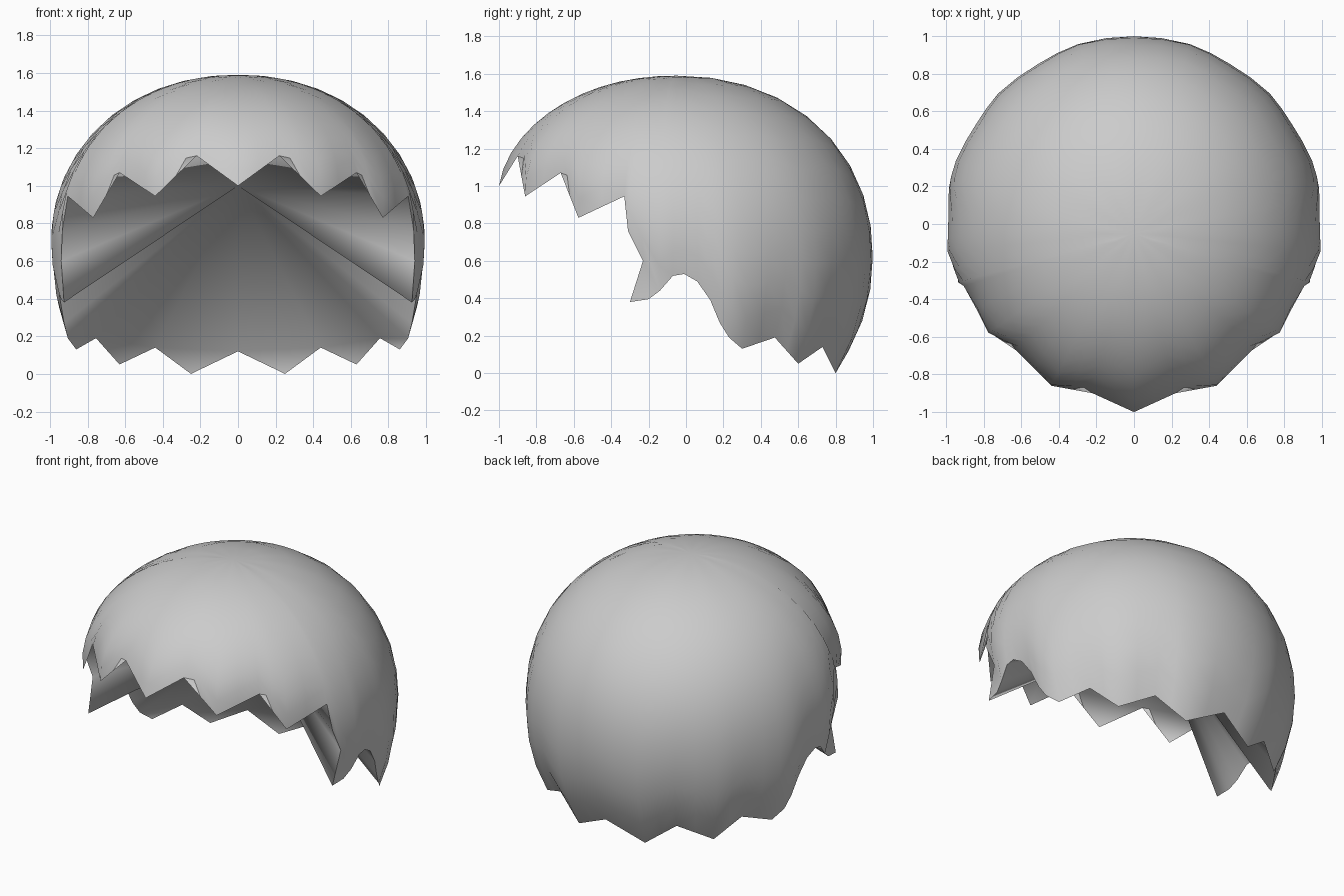
import bpy, bmesh, math
from mathutils import Vector

if "Cube" in bpy.data.objects:
    bpy.data.objects.remove(bpy.data.objects["Cube"])

# Right half of the hair rim, front to back: x, y, z, kind
# kind 0 = rim point, 1 = pointed lock, 2 = sideburn (hangs below the rim)
RIM = [
    (0, -1, 1.0, 1), (.22, -.90, 1.16, 0), (.44, -.86, .945, 1),
    (.63, -.67, 1.07, 0), (.77, -.575, .83, 1), (.905, -.33, .945, 0),
    (.935, -.31, .76, 0), (.94, -.23, .60, 0), (.925, -.30, .38, 2),
    (.94, -.20, .395, 2), (.955, -.14, .44, 0), (.97, -.07, .52, 0),
    (.97, -.01, .53, 0), (.96, .06, .49, 0), (.945, .13, .39, 0),
    (.925, .18, .27, 0), (.905, .23, .19, 0), (.86, .30, .13, 1),
    (.755, .475, .19, 0), (.63, .60, .05, 1), (.44, .73, .14, 0),
    (.25, .80, 0, 1), (0, .87, .12, 0),
]
ROWS = 12
POWER = 2.12                       # slightly fuller than an ellipse
CENTRE = Vector((0, -.05, .64))
APEX = (0, .2, 1.0)                # top of the hollow inside


def radii(y):
    """Skull radii, a little longer at the front."""
    return (1.01, 1.07 if y < 0 else 1.045, .95)


def norm(h, z):
    return (abs(h) ** POWER + abs(z) ** POWER) ** (1 / POWER)


def column(p):
    """Points on the skull from just below the crown to just above rim point p."""
    d = p - CENTRE
    r = radii(d.y)
    u = Vector([d[i] / r[i] for i in range(3)])
    h = math.hypot(u.x, u.y)
    size, angle = norm(h, u.z), math.atan2(h, u.z)
    out = []
    for k in range(1, ROWS):
        t = k / ROWS
        sn, cs = math.sin(angle * t), math.cos(angle * t)
        s = (1 + (size - 1) * t ** 6) / norm(sn, cs)
        v = Vector((u.x / h * sn, u.y / h * sn, cs)) * s
        out.append(CENTRE + Vector([v[i] * r[i] for i in range(3)]))
    return out


bm = bmesh.new()
crown = bm.verts.new(CENTRE + Vector((0, 0, .95)))
rim = [bm.verts.new(p[:3]) for p in RIM]

# Rim of the dome, with a middle point on every long edge
main = [rim[i] for i, p in enumerate(RIM) if p[3] < 2]
dome_rim = [main[0]]
for a, b in zip(main, main[1:]):
    if (a.co - b.co).length > .19 and (a.co - b.co).xy.length > .12:
        dome_rim.append(bm.verts.new((a.co + b.co) / 2))
    dome_rim.append(b)

# Smooth dome, one column of faces between neighbouring rim points
cols = [[crown] + [bm.verts.new(q) for q in column(v.co)] + [v] for v in dome_rim]
for a, b in zip(cols, cols[1:]):
    bm.faces.new((a[0], a[1], b[1]))
    for k in range(1, ROWS):
        bm.faces.new((a[k], a[k + 1], b[k + 1], b[k]))

# Outside of the sideburn
burn = [i for i, p in enumerate(RIM) if p[3] == 2]
bm.faces.new([rim[i] for i in range(burn[0] - 1, burn[-1] + 2)])

# Inside of each pointed lock, with its own rim so the edge stays crisp
inner = [bm.verts.new(p[:3]) for p in RIM]
front_mid = bm.verts.new((0, RIM[1][1], RIM[1][2]))
bm.faces.new((inner[1], inner[0], front_mid))
for i, p in enumerate(RIM):
    if p[3] == 1 and i > 0:
        bm.faces.new((inner[i + 1], inner[i], inner[i - 1]))

# Hollow underside, fanned from its top to the notches and sideburns
apex = bm.verts.new(APEX)
base = [front_mid] + [inner[i] for i, p in enumerate(RIM) if p[3] != 1]
for a, b in zip(base, base[1:]):
    bm.faces.new((apex, b, a))

for f in bm.faces:
    f.smooth = True
mesh = bpy.data.meshes.new("hair_cap")
bm.to_mesh(mesh)
bm.free()
hair = bpy.data.objects.new("hair_cap", mesh)
bpy.context.collection.objects.link(hair)

mat = bpy.data.materials.new("hair_grey")
mat.diffuse_color = (.6, .6, .6, 1)
mat.use_nodes = True
mat.node_tree.nodes["Principled BSDF"].inputs["Base Color"].default_value = mat.diffuse_color
mesh.materials.append(mat)

# Mirror to the left half
mirror = hair.modifiers.new("mirror", 'MIRROR')
mirror.use_axis[0] = True
mirror.merge_threshold = .001
